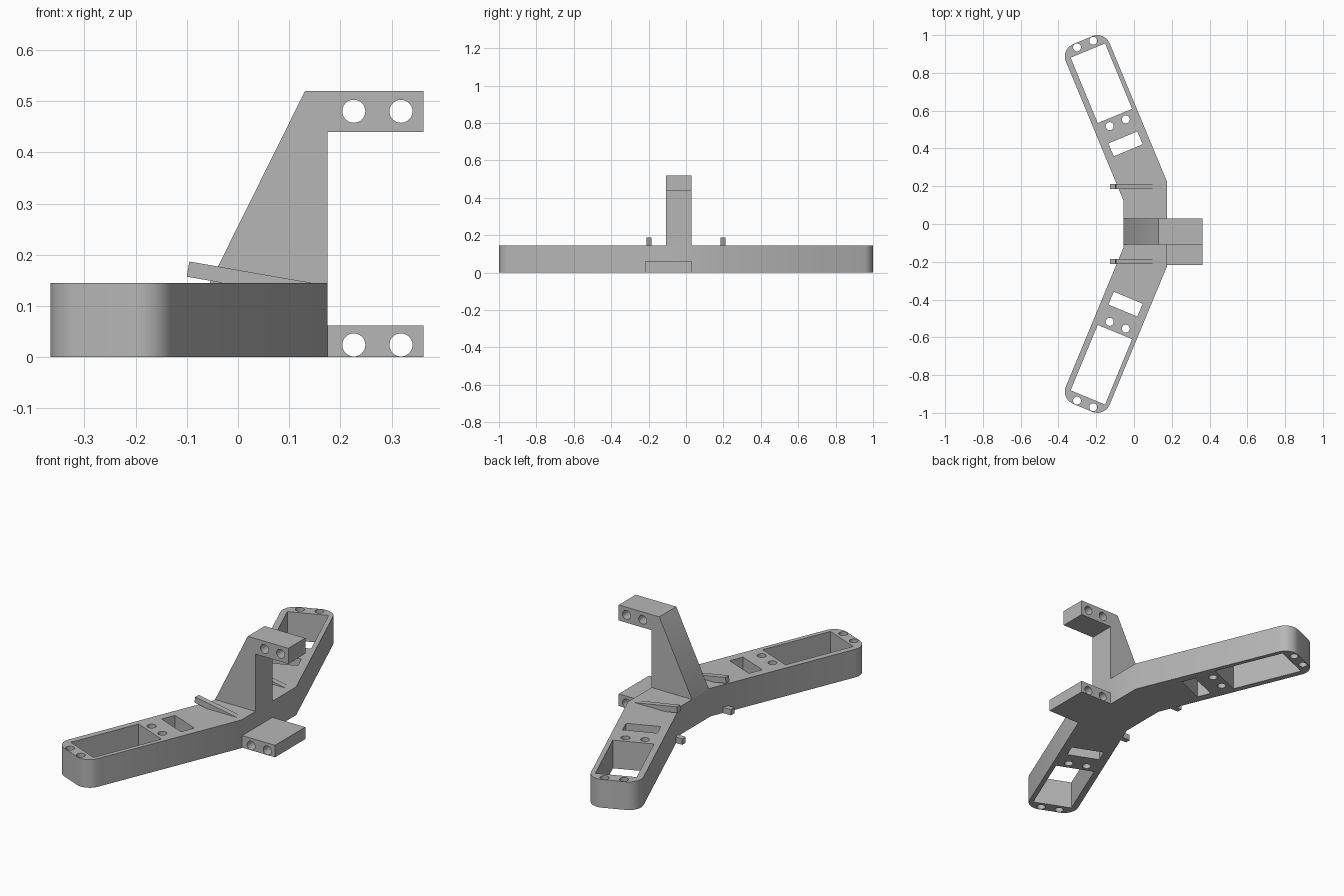
import bpy, bmesh, math
from mathutils import Matrix, Vector

old = bpy.data.objects.get("Cube")
if old:
    bpy.data.objects.remove(old, do_unlink=True)

GREY = (0.47, 0.47, 0.47, 1)
mat = bpy.data.materials.new("plain grey")
mat.use_nodes = True
mat.diffuse_color = GREY
mat.node_tree.nodes["Principled BSDF"].inputs["Base Color"].default_value = GREY


def finish(name, mesh):
    """Link a mesh as a named object with the shared material."""
    mesh.materials.clear()
    mesh.materials.append(mat)
    obj = bpy.data.objects.new(name, mesh)
    bpy.context.collection.objects.link(obj)
    bpy.ops.object.select_all(action='DESELECT')
    obj.select_set(True)
    bpy.context.view_layer.objects.active = obj
    bpy.ops.object.shade_smooth_by_angle(angle=math.radians(30))
    return obj


def plate(name, loops, low, high, upright=False):
    """Extrude an outline with holes along z, or along y when upright."""
    curve = bpy.data.curves.new(name, 'CURVE')
    curve.dimensions = '2D'
    curve.fill_mode = 'BOTH'
    curve.extrude = (high - low) / 2
    for loop in loops:
        spline = curve.splines.new('POLY')
        spline.points.add(len(loop) - 1)
        for point, (a, b) in zip(spline.points, loop):
            point.co = (a, b, 0, 1)
        spline.use_cyclic_u = True
    helper = bpy.data.objects.new(name + "_outline", curve)
    bpy.context.collection.objects.link(helper)
    graph = bpy.context.evaluated_depsgraph_get()
    mesh = bpy.data.meshes.new_from_object(helper.evaluated_get(graph))
    bpy.data.objects.remove(helper, do_unlink=True)
    mid = (low + high) / 2
    if upright:
        move = Matrix.Translation((0, mid, 0)) @ Matrix.Rotation(math.pi / 2, 4, 'X')
    else:
        move = Matrix.Translation((0, 0, mid))
    bm = bmesh.new()
    bm.from_mesh(mesh)
    bmesh.ops.remove_doubles(bm, verts=bm.verts, dist=0.0001)
    bmesh.ops.transform(bm, matrix=move, verts=bm.verts)
    bmesh.ops.recalc_face_normals(bm, faces=bm.faces)
    bm.to_mesh(mesh)
    bm.free()
    return finish(name, mesh)


def arc(a, b, r, start, end, steps):
    return [(a + r * math.cos(t), b + r * math.sin(t))
            for t in (math.radians(start + (end - start) * i / steps)
                      for i in range(steps + 1))]


def circle(a, b, r):
    return arc(a, b, r, 0, 360, 32)[:-1]


def rect(a0, a1, b0, b1):
    return [(a0, b0), (a1, b0), (a1, b1), (a0, b1)]


def bar(name, size, matrix):
    bm = bmesh.new()
    bmesh.ops.create_cube(bm, size=1, matrix=matrix @ Matrix.Diagonal((*size, 1)))
    mesh = bpy.data.meshes.new(name)
    bm.to_mesh(mesh)
    bm.free()
    return finish(name, mesh)


# Arm frame: v runs across the arm, u along it, leaning 22.5 degrees
C, S = math.cos(math.pi / 8), math.sin(math.pi / 8)


def arm(loop, side):
    return [(v * C - u * S, side * (v * S + u * C)) for v, u in loop]


INNER, OUTER, END, R = -0.004, 0.247, 1.003, 0.07
BACK, FRONT, HEIGHT = -0.055, 0.175, 0.145

# Bent body: rounded arm ends joined by a straight middle
tip = (arc(OUTER - R, END - R, R, 0, 90, 10) + arc(INNER + R, END - R, R, 90, 180, 10))
outer_y = (OUTER - FRONT * C) / S
inner_y = (INNER - BACK * C) / S
half = [(FRONT, outer_y)] + arm(tip, 1) + [(BACK, inner_y)]
outline = half + [(x, -y) for x, y in reversed(half)]

# Slots, windows and screw holes in both arms
openings = [rect(0.027, 0.224, 0.567, 0.942), rect(0.038, 0.204, 0.372, 0.446)]
openings += [circle(v, u, 0.021) for v in (0.079, 0.172) for u in (0.528, 0.979)]
holes = [arm(loop, side) for side in (1, -1) for loop in openings]
plate("bent_body", [outline] + holes, 0, HEIGHT)

# Tapered post with an overhanging drilled bar
post = [(BACK, HEIGHT - 0.002), (FRONT, HEIGHT - 0.002), (FRONT, 0.44),
        (0.362, 0.44), (0.362, 0.52), (0.131, 0.52), (BACK, HEIGHT)]
plate("upper_post", [post] + [circle(x, 0.48, 0.0225) for x in (0.226, 0.318)],
      -0.108, 0.03, upright=True)

# Wide drilled tab at the foot
plate("lower_tab", [rect(0.172, 0.362, 0, 0.062)]
      + [circle(x, 0.024, 0.0225) for x in (0.226, 0.318)],
      -0.216, 0.03, upright=True)

# Sloping pegs on top and short flat pegs at the bottom of each arm
for side, label in ((1, "back"), (-1, "front")):
    y = side * 0.198
    tilt = Matrix.Rotation(math.radians(9.9), 4, 'Y')
    centre = Vector((-0.0975, y, 0.172)) + tilt @ Vector((0.13, 0, 0))
    bar(label + "_top_peg", (0.26, 0.028, 0.03), Matrix.Translation(centre) @ tilt)
    bar(label + "_bottom_peg", (0.08, 0.028, 0.03), Matrix.Translation((-0.087, y, 0.0152)))
